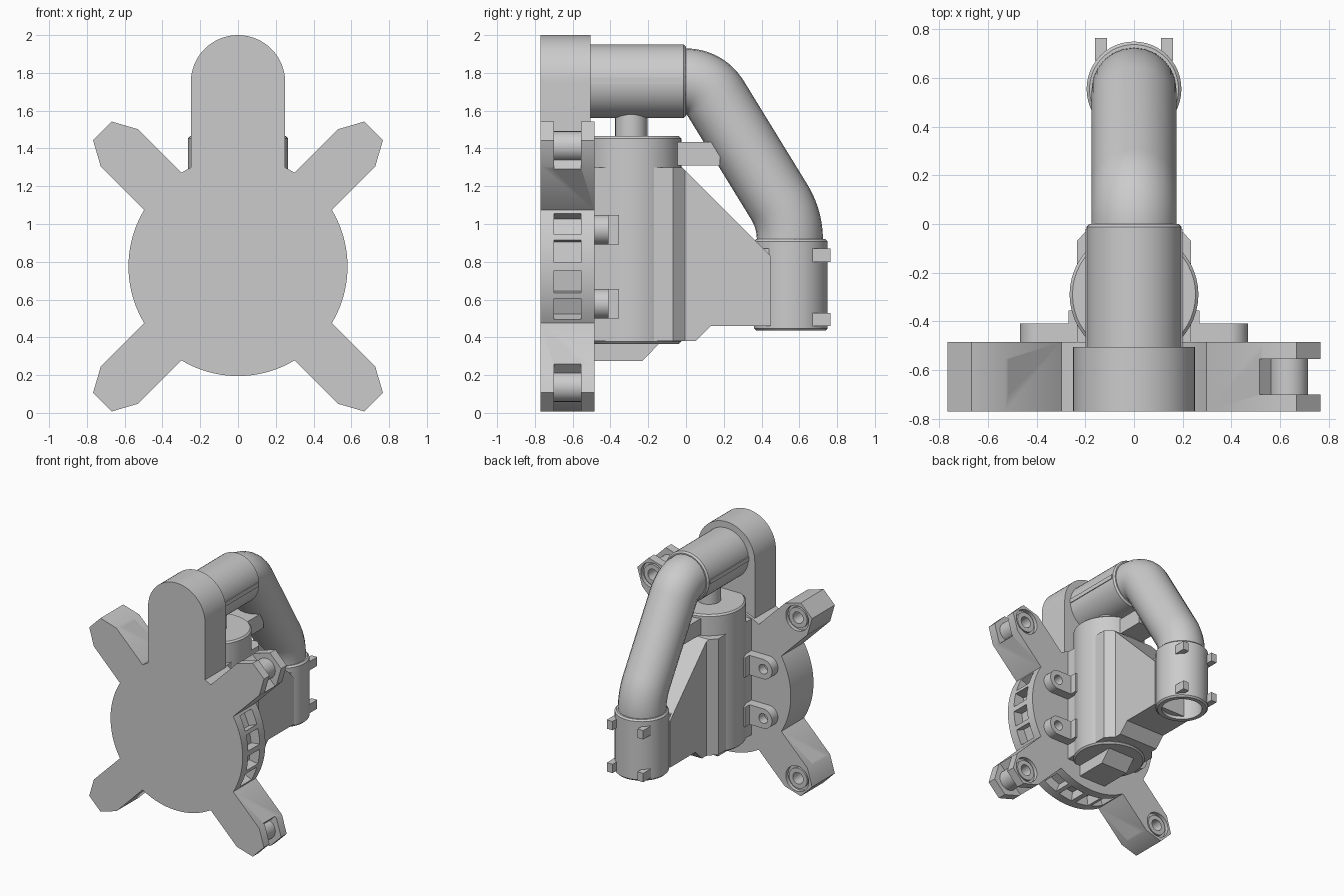
import bpy, bmesh, math
from math import sin, cos, radians, pi
from mathutils import Matrix, Vector

old = bpy.data.objects.get("Cube")
if old:
    bpy.data.objects.remove(old)

grey = bpy.data.materials.new("plain_grey")
grey.use_nodes = True
grey.diffuse_color = (0.6, 0.6, 0.6, 1)
grey.node_tree.nodes["Principled BSDF"].inputs["Base Color"].default_value = (0.6, 0.6, 0.6, 1)


def activate(ob):
    bpy.ops.object.select_all(action='DESELECT')
    ob.select_set(True)
    bpy.context.view_layer.objects.active = ob


def finish(name, bm):
    bmesh.ops.recalc_face_normals(bm, faces=bm.faces)
    me = bpy.data.meshes.new(name)
    bm.to_mesh(me)
    bm.free()
    me.materials.append(grey)
    ob = bpy.data.objects.new(name, me)
    bpy.context.collection.objects.link(ob)
    return ob


def smooth(ob):
    activate(ob)
    bpy.ops.object.shade_smooth_by_angle(angle=radians(30))


def prism(name, outline, axis, lo, hi):
    """Extrude a 2D outline: (x, z) along y, or (y, z) along x."""
    def place(a, b, d):
        return (a, d, b) if axis == 'Y' else (d, a, b)
    bm = bmesh.new()
    face = bm.faces.new([bm.verts.new(place(a, b, lo)) for a, b in outline])
    new = bmesh.ops.extrude_face_region(bm, geom=[face])['geom']
    verts = [v for v in new if isinstance(v, bmesh.types.BMVert)]
    bmesh.ops.translate(bm, verts=verts, vec=Vector(place(0, 0, hi - lo)))
    return finish(name, bm)


def box(name, x, y, z, turn=0, pivot=(0, 0, 0)):
    bm = bmesh.new()
    bmesh.ops.create_cube(bm, size=1)
    for v in bm.verts:
        v.co = [(r[0] + r[1]) / 2 + c * (r[1] - r[0]) for r, c in zip((x, y, z), v.co)]
    bm.transform(Matrix.Translation(pivot) @ Matrix.Rotation(-turn, 4, 'Y'))
    return finish(name, bm)


def lathe(name, profile, origin, axis='Z', steps=48):
    """Revolve a closed (radius, height) loop about an axis."""
    bm = bmesh.new()
    vs = [bm.verts.new((r, 0, h)) for r, h in profile]
    edges = [bm.edges.new((a, b)) for a, b in zip(vs, vs[1:] + vs[:1])]
    bmesh.ops.spin(bm, geom=vs + edges, cent=(0, 0, 0), axis=(0, 0, 1),
                   angle=2 * pi, steps=steps, use_duplicate=False)
    bmesh.ops.remove_doubles(bm, verts=bm.verts, dist=1e-5)
    if axis == 'Y':
        bm.transform(Matrix.Rotation(-pi / 2, 4, 'X'))
    bm.transform(Matrix.Translation(origin))
    ob = finish(name, bm)
    smooth(ob)
    return ob


def rod(name, r, lo, hi, origin, axis='Z', b=0.0):
    rim = [(r, lo + b), (r, hi - b)]
    if b:
        rim = [(r - b, lo)] + rim + [(r - b, hi)]
    return lathe(name, [(0, lo)] + rim + [(0, hi)], origin, axis)


def boolean(ob, tool, op='DIFFERENCE'):
    mod = ob.modifiers.new("cut", 'BOOLEAN')
    mod.operation, mod.object, mod.solver = op, tool, 'EXACT'
    activate(ob)
    bpy.ops.object.modifier_apply(modifier=mod.name)
    bpy.data.objects.remove(tool)


def arc(cx, cz, r, start, end, n):
    return [(cx + r * cos(radians(start + (end - start) * i / n)),
             cz + r * sin(radians(start + (end - start) * i / n))) for i in range(n + 1)]


HUB = 0.775
FRONT, BACK = -0.77, -0.485

# Round plate with four diagonal arms
outline = []
for q in range(4):
    a = q * 90
    outline += arc(0, HUB, 0.58, a - 31, a + 31, 20)
    for u, v in ((0.887, -0.14), (1.015, -0.07), (1.015, 0.07), (0.887, 0.14)):
        t = radians(a + 45)
        outline.append((u * cos(t) - v * sin(t), HUB + u * sin(t) + v * cos(t)))
plate = prism("arm_plate", outline, 'Y', FRONT, BACK)

# Upright with a rounded top
tower = [(-0.25, 1.2), (0.25, 1.2)] + arc(0, 1.75, 0.25, 0, 180, 32)
boolean(plate, prism("upright", tower, 'Y', FRONT, -0.505), 'UNION')

# Rim pockets on the sides and bottom
hub = (0, 0, HUB)
for side in (0, 180, 270):
    for off in (-23, -8, 8, 23):
        boolean(plate, box("pocket", (0.5, 0.65), (-0.70, -0.555), (-0.06, 0.06),
                           radians(side + off), hub))

# Arm tips: slot, recess and hollow roller
for q in range(4):
    t = radians(45 + 90 * q)
    tip = (0.9 * cos(t), 0, HUB + 0.9 * sin(t))
    boolean(plate, box("slot", (0.87, 1.1), (-0.70, -0.555), (-0.2, 0.2), t, hub))
    boolean(plate, rod("recess", 0.1, -0.515, -0.4, tip, 'Y'))
    boolean(plate, rod("bore", 0.06, -0.65, -0.4, tip, 'Y'))
    lathe(f"tip_roller_{q + 1}", [(0.045, -0.70), (0.08, -0.70), (0.08, -0.495), (0.045, -0.495)],
          tip, 'Y', 32)
smooth(plate)

# Main tank and its neck
rod("tank", 0.265, 0.365, 1.465, (0, -0.29, 0), b=0.012)
rod("tank_neck", 0.085, 1.45, 1.6, (0, -0.29, 0))
prism("tank_foot", [(-0.5, 0.275), (-0.23, 0.275), (-0.13, 0.38), (-0.5, 0.38)], 'X', -0.12, 0.12)

# Tapered web between the tank and the outlet
web = prism("web", [(-0.5, 0.38), (0.05, 0.38), (0.13, 0.46), (0.45, 0.46),
                    (0.45, 0.83), (-0.02, 1.30), (-0.5, 1.30)], 'X', -0.235, 0.235)
for s in (-1, 1):
    bm = bmesh.new()
    plan = [(0.235, -0.07), (0.175, -0.005), (0.175, 0.6), (0.4, 0.6), (0.4, -0.07)]
    f = bm.faces.new([bm.verts.new((s * x, y, 0.2)) for x, y in plan])
    top = bmesh.ops.extrude_face_region(bm, geom=[f])['geom']
    bmesh.ops.translate(bm, verts=[v for v in top if isinstance(v, bmesh.types.BMVert)],
                        vec=(0, 0, 1.3))
    boolean(web, finish("web_trim", bm))
box("pipe_bracket", (-0.1, 0.1), (-0.1, 0.18), (1.31, 1.435))

# Upper sleeve with side rails
rod("upper_sleeve", 0.195, -0.55, 0, (0, 0, 1.755), 'Y', b=0.012)
for s, side in ((-1, "right"), (1, "left")):
    box("sleeve_rail_" + side, sorted((s * 0.17, s * 0.2)), (-0.51, -0.02), (1.742, 1.775))

# Bent pipe
corners = [Vector(p) for p in ((0, -0.05, 1.755), (0, 0.102, 1.755), (0, 0.55, 1.025), (0, 0.55, 0.88))]
path = [corners[0]]
for before, c, after in zip(corners, corners[1:], corners[2:]):
    p = c + (before - c).normalized() * 0.11
    r = c + (after - c).normalized() * 0.11
    path += [p * (1 - k) ** 2 + c * 2 * k * (1 - k) + r * k ** 2 for k in [i / 12 for i in range(13)]]
path.append(corners[-1])
curve = bpy.data.curves.new("bent_pipe", 'CURVE')
curve.dimensions = '3D'
curve.bevel_depth, curve.bevel_resolution, curve.use_fill_caps = 0.175, 10, True
spline = curve.splines.new('POLY')
spline.points.add(len(path) - 1)
for pt, co in zip(spline.points, path):
    pt.co = (*co, 1)
curve.materials.append(grey)
pipe = bpy.data.objects.new("bent_pipe", curve)
bpy.context.collection.objects.link(pipe)
activate(pipe)
bpy.ops.object.convert(target='MESH')
smooth(bpy.context.view_layer.objects.active)

# Outlet collar, open below, with eight small catches
lathe("outlet_collar", [(0, 0.8), (0.15, 0.8), (0.15, 0.435), (0.183, 0.435), (0.195, 0.447),
                        (0.195, 0.908), (0.183, 0.92), (0, 0.92)], (0, 0.555, 0))
for x in (-0.135, 0.135):
    for y in ((0.355, 0.44), (0.67, 0.765)):
        for z in (0.495, 0.835):
            box("collar_catch", (x - 0.025, x + 0.025), y, (z - 0.035, z + 0.035))

# Mounting lugs either side of the tank
for s, side in ((-1, "right"), (1, "left")):
    for z, level in ((0.578, "lower"), (0.97, "upper")):
        shape = [(s * x, z + h) for x, h in [(0.1, -0.078)] + arc(0.39, 0, 0.078, -90, 90, 20) + [(0.1, 0.078)]]
        lug = prism(f"{level}_lug_{side}", shape, 'Y', -0.5, -0.41)
        boolean(lug, rod("lug_hole", 0.038, -0.48, -0.3, (s * 0.39, 0, z), 'Y'))
        smooth(lug)
        box(f"{level}_lug_root_{side}", sorted((s * 0.1, s * 0.27)), (-0.5, -0.355), (z - 0.078, z + 0.078))
